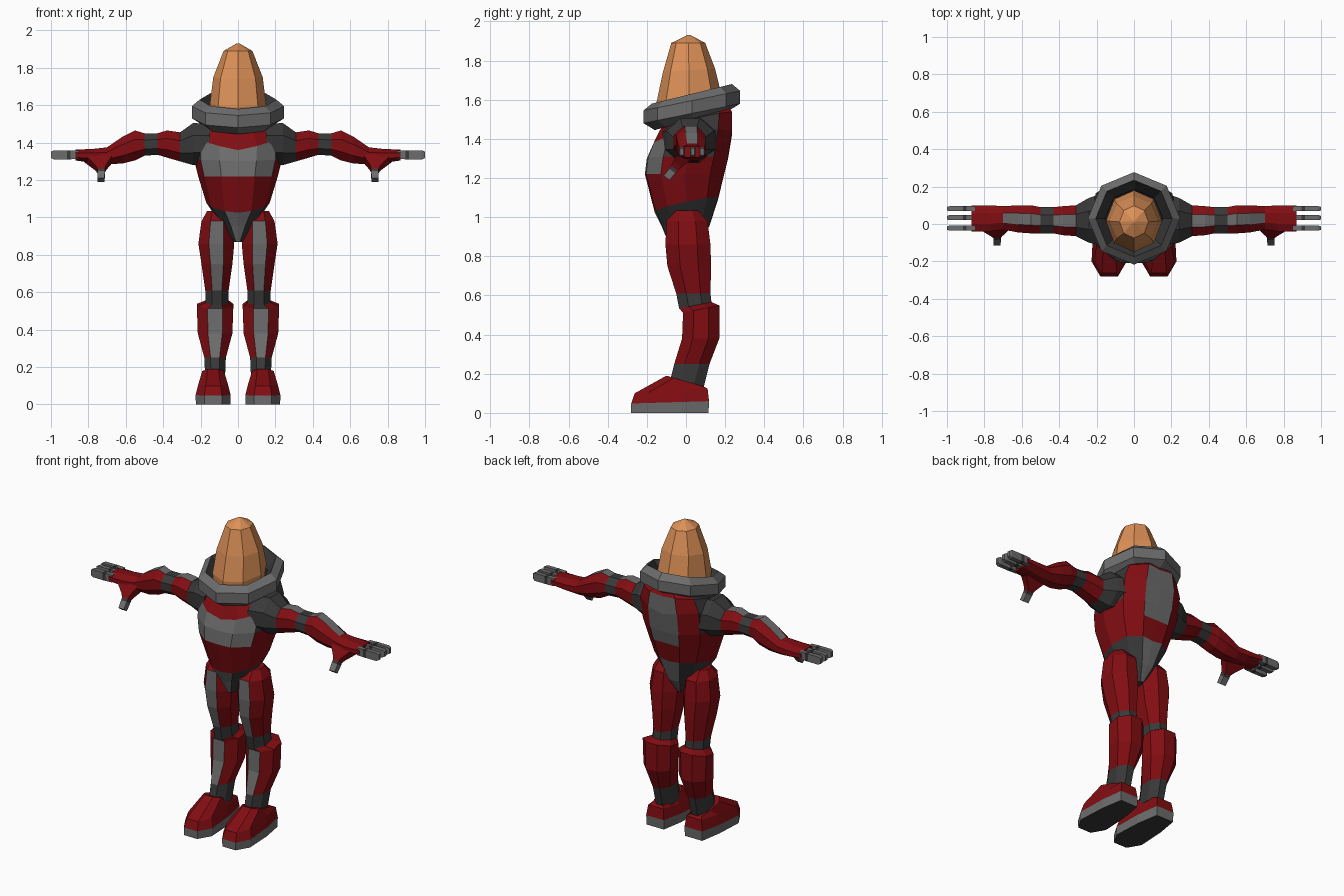
import bpy, bmesh, math
from mathutils import Vector

if "Cube" in bpy.data.objects:
    bpy.data.objects.remove(bpy.data.objects["Cube"])


def material(name, rgb):
    m = bpy.data.materials.new(name)
    m.diffuse_color = (*rgb, 1)
    m.use_nodes = True
    m.node_tree.nodes["Principled BSDF"].inputs["Base Color"].default_value = m.diffuse_color
    return m


MATS = [material("suit red", (0.22, 0.004, 0.006)),
        material("armour grey", (0.15, 0.15, 0.15)),
        material("joint dark grey", (0.04, 0.04, 0.04)),
        material("visor orange", (0.72, 0.28, 0.095))]
RED, GREY, DARK, ORANGE = range(4)


def loft(name, rings, colour, cap=(RED, RED), mirror=False, closed=False):
    """Skin a stack of rings; colour(row, column) picks each face's material."""
    bm = bmesh.new()
    rows = [[bm.verts.new(p) for p in r] for r in rings]
    n = len(rows[0])
    pairs = list(zip(rows, rows[1:])) + ([(rows[-1], rows[0])] if closed else [])
    for i, (a, b) in enumerate(pairs):
        for j in range(n):
            k = (j + 1) % n
            bm.faces.new((a[j], a[k], b[k], b[j])).material_index = colour(i, j)
    if not closed:
        for r, c in zip((rows[0], rows[-1]), cap):
            bm.faces.new(r).material_index = c
    bmesh.ops.recalc_face_normals(bm, faces=bm.faces)
    me = bpy.data.meshes.new(name)
    bm.to_mesh(me)
    bm.free()
    for m in MATS:
        me.materials.append(m)
    ob = bpy.data.objects.new(name, me)
    bpy.context.collection.objects.link(ob)
    if mirror:
        ob.modifiers.new("mirror", 'MIRROR')
    return ob


def octagon(u0, u1, v0, v1):
    """Flat-sided octagon filling a rectangle."""
    s = 1 / math.cos(math.pi / 8)
    pts = [math.radians(22.5 + 45 * j) for j in range(8)]
    return [((u0 + u1) / 2 + (u1 - u0) / 2 * s * math.cos(a),
             (v0 + v1) / 2 + (v1 - v0) / 2 * s * math.sin(a)) for a in pts]


def point_octagon(rx, y0, y1, z, tilt=0.0):
    """Octagon with corners on the axes, leaning up towards the back."""
    pts = [math.radians(45 * j) for j in range(8)]
    return [Vector((rx * math.cos(a), (y0 + y1) / 2 + (y1 - y0) / 2 * math.sin(a),
                    z + tilt * math.sin(a))) for a in pts]


# Helmet dome
helmet = [(1.52, .14, -.14, .165, .03), (1.61, .15, -.15, .18, .02),
          (1.75, .132, -.118, .148, .01), (1.89, .077, -.075, .098, 0),
          (1.93, .008, .007, .023, 0)]
loft("helmet", [point_octagon(w, a, b, z, t) for z, w, a, b, t in helmet],
     lambda i, j: ORANGE, (ORANGE, ORANGE))

# Tilted collar ring: bottom, outer edge, top rim, inner wall
collar = [(.15, 1.50), (.19, 1.495), (.247, 1.53), (.247, 1.595), (.205, 1.63), (.155, 1.56)]
loft("collar", [point_octagon(r, .03 - r, .03 + r, z, .05 * min(1, r / .19)) for r, z in collar],
     lambda i, j: DARK if i in (0, 4, 5) else GREY, closed=True)

# Torso with pelvis; each row is height, half width, front, back, tilt, side lift
half = [(0, -1), (.42, -.97), (.85, -.6), (1, 0), (.85, .65), (.42, 1)]
section = half + [(0, 1)] + [(-x, y) for x, y in reversed(half[1:])]
torso = [(.87, .025, -.09, .07, 0, 0), (.955, .095, -.125, .12, 0, .01),
         (1.06, .17, -.16, .165, .035, .02), (1.22, .213, -.21, .195, 0, 0),
         (1.30, .235, -.2, .215, 0, .01), (1.39, .24, -.17, .235, .03, .05),
         (1.485, .205, -.135, .235, .045, .02), (1.525, .14, -.1, .21, .05, 0)]


def torso_ring(z, w, yf, yb, tilt, lift):
    return [Vector((w * x, (yf + yb) / 2 + (yb - yf) / 2 * y, z + tilt * y + lift * abs(x)))
            for x, y in section]


def torso_colour(i, j):
    c = min(j, 11 - j)          # column counted from the front centre to the back
    if i < 2:
        return GREY if c in (0, 5) else DARK
    if i in (3, 4) and c < 2:
        return GREY             # chest plate
    if i in (3, 4, 5) and c == 5:
        return GREY             # back plate
    if i >= 4 and c in (2, 3):
        return DARK             # shoulder sockets
    return RED


loft("torso", [torso_ring(*r) for r in torso], torso_colour, (DARK, DARK))

# Legs, hip to ankle, with front stripe, knee band and ankle band
leg = [(1.035, .07, .165, -.05, .06), (.98, .03, .195, -.1, .11), (.86, .02, .212, -.105, .125),
       (.75, .03, .195, -.095, .128), (.61, .05, .175, -.05, .125), (.54, .05, .175, -.035, .13),
       (.515, .025, .22, -.015, .17), (.38, .03, .215, -.02, .17), (.25, .065, .18, -.06, .12),
       (.13, .07, .175, -.09, .09)]


def leg_colour(i, j):
    if i in (4, 8):
        return DARK
    return GREY if j == 5 and i != 0 else RED


# The knee top rises towards the back
loft("legs", [[(x, y, z + (.2 * y if 5 <= i <= 6 else 0)) for x, y in octagon(*r)]
              for i, (z, *r) in enumerate(leg)], leg_colour, (RED, DARK), mirror=True)

# Boots: sole, toe box and ankle opening
outline = [(-.5, -1), (.5, -1), (1, -.6), (.9, .3), (.65, 1), (-.65, 1), (-.9, .3), (-1, -.6)]
boot = [(.092, -.28, .115, 0, 0), (.094, -.28, .118, .048, .06),
        (.08, -.262, .11, .1, .125), (.058, -.10, .09, .19, .135)]


def boot_ring(w, yf, yb, zf, zb):
    return [(.133 + w * x, yf + (yb - yf) * (y + 1) / 2, zf + (zb - zf) * (y + 1) / 2)
            for x, y in outline]


loft("boots", [boot_ring(*r) for r in boot], lambda i, j: GREY if i == 0 else RED,
     (DARK, RED), mirror=True)

# Arms, shoulder to hand: x, front, back, bottom, top
arm = [(.15, -.12, .17, 1.29, 1.50), (.24, -.10, .14, 1.28, 1.505), (.31, -.065, .10, 1.30, 1.455),
       (.38, -.06, .095, 1.32, 1.465), (.43, -.05, .09, 1.335, 1.45), (.50, -.05, .09, 1.33, 1.45),
       (.55, -.05, .1, 1.305, 1.465), (.62, -.045, .1, 1.288, 1.43), (.70, -.03, .095, 1.285, 1.375),
       (.77, -.04, .1, 1.29, 1.367), (.87, -.04, .1, 1.305, 1.362)]


def arm_colour(i, j):
    if i in (0, 1, 4):
        return DARK
    return GREY if j == 1 and i < 8 else RED


loft("arms", [[(x, y, z) for y, z in octagon(*r)] for x, *r in arm], arm_colour,
     (DARK, RED), mirror=True)

# Three fingers on each hand with a dark knuckle band
for name, yc in (("front_finger", -.022), ("middle_finger", .034), ("back_finger", .082)):
    rings = []
    for x, h in ((.85, .015), (.895, .016), (.915, .016), (.985, .016), (1.0, .011)):
        rings.append([(x, yc + h * a * .85, 1.335 + h * b * 1.5)
                      for a, b in ((-1, -1), (1, -1), (1, 1), (-1, 1))])
    loft(name, rings, lambda i, j: DARK if i == 1 else GREY, (GREY, GREY), mirror=True)

# Thumbs: red base, dark knuckle, grey tip, pointing down and forwards
thumb = [(.745, .075, .035, -.005, 1.315), (.735, .03, .026, -.045, 1.268),
         (.732, .02, .02, -.06, 1.25), (.732, .02, .02, -.07, 1.236), (.732, .019, .018, -.1, 1.2)]
loft("thumbs", [[(x + w * a, y + d * b * .8, z + d * b * -.6)
                 for a, b in ((-1, -1), (1, -1), (1, 1), (-1, 1))] for x, w, d, y, z in thumb],
     lambda i, j: (RED, RED, DARK, GREY)[i], (RED, GREY), mirror=True)
